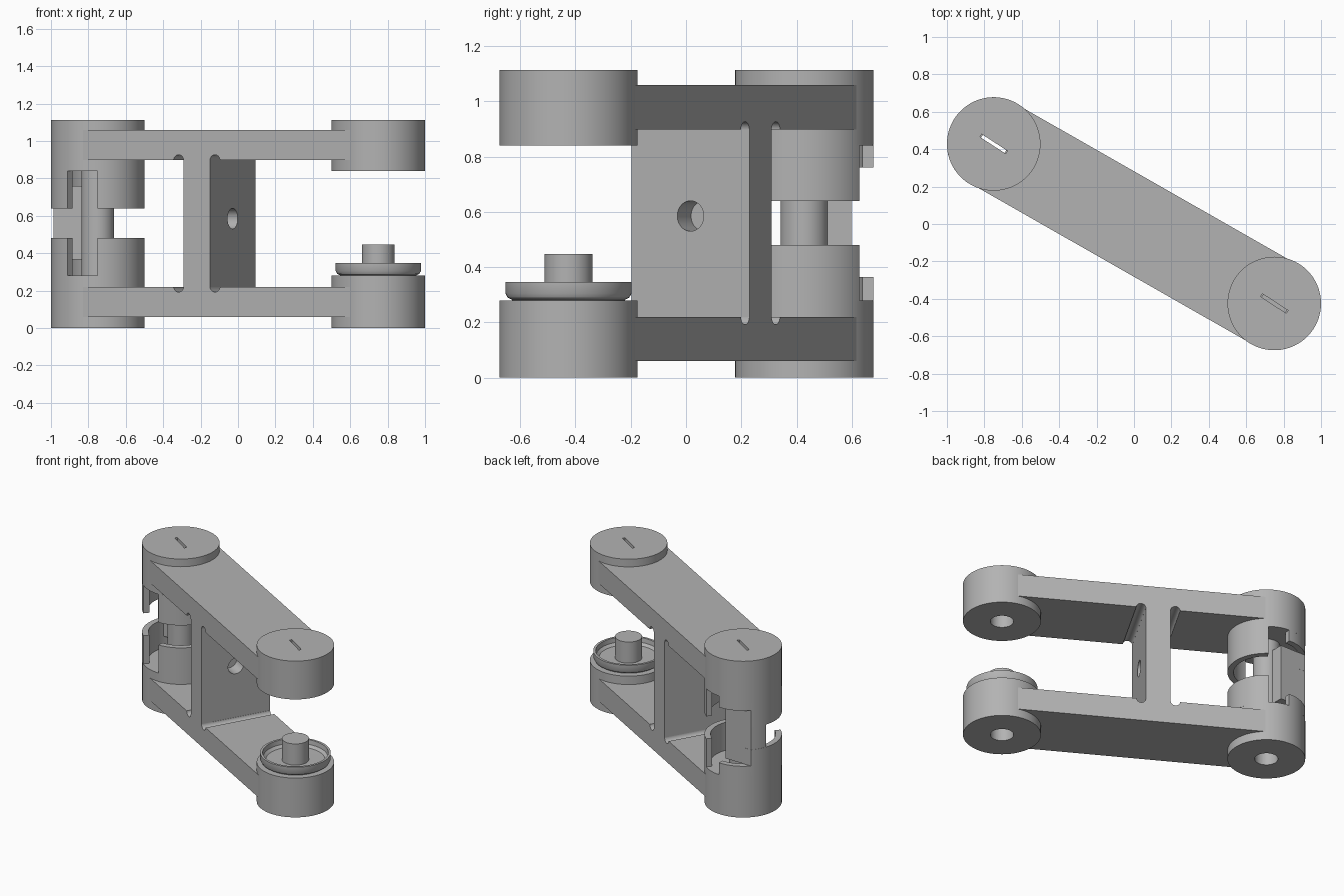
import bpy, bmesh
from math import radians, sin, cos, pi
from mathutils import Matrix, Vector

cube = bpy.data.objects.get("Cube")
if cube:
    bpy.data.objects.remove(cube)

grey = bpy.data.materials.new("plain_grey")
grey.use_nodes = True
grey.diffuse_color = (0.45, 0.45, 0.45, 1)
grey.node_tree.nodes["Principled BSDF"].inputs["Base Color"].default_value = grey.diffuse_color

END_A = Vector((-0.75, 0.428, 0))     # pivot with the split sleeve
END_B = Vector((0.75, -0.425, 0))     # pivot with the open cup
TURN = Matrix.Rotation(radians(-29.7), 4, 'Z')
R = 0.25
HALF = 0.245                          # half width of the arms


def finish(bm, name, matrix=Matrix()):
    bmesh.ops.remove_doubles(bm, verts=bm.verts, dist=1e-5)
    bmesh.ops.transform(bm, matrix=matrix, verts=bm.verts)
    bmesh.ops.recalc_face_normals(bm, faces=bm.faces)
    me = bpy.data.meshes.new(name)
    bm.to_mesh(me)
    bm.free()
    me.materials.append(grey)
    ob = bpy.data.objects.new(name, me)
    bpy.context.collection.objects.link(ob)
    return ob


def box(name, lo, hi, matrix=Matrix()):
    lo, hi = Vector(lo), Vector(hi)
    bm = bmesh.new()
    bmesh.ops.create_cube(bm, size=1)
    for v in bm.verts:
        v.co = Vector(a * b for a, b in zip(v.co, hi - lo)) + (lo + hi) / 2
    return finish(bm, name, matrix)


def rod(name, r, depth, matrix):
    bm = bmesh.new()
    bmesh.ops.create_cone(bm, cap_ends=True, segments=48, radius1=r, radius2=r, depth=depth)
    return finish(bm, name, matrix)


def sweep(name, profile, centre, start=0, end=360, steps=72):
    """Turn a closed (radius, height) outline about a vertical axis."""
    full = end - start == 360
    bm = bmesh.new()
    rings = []
    for i in range(steps if full else steps + 1):
        a = radians(start + (end - start) * i / steps)
        rings.append([bm.verts.new((r * cos(a), r * sin(a), z)) for r, z in profile])
    n = len(profile)
    for i in range(steps):
        p, q = rings[i], rings[(i + 1) % len(rings)]
        for j in range(n):
            k = (j + 1) % n
            bm.faces.new((p[j], p[k], q[k], q[j]))
    if not full:
        bm.faces.new(rings[0])
        bm.faces.new(rings[-1])
    return finish(bm, name, Matrix.Translation(centre))


def ring(r0, r1, z0, z1):
    return [(r0, z0), (r1, z0), (r1, z1), (r0, z1)]


def carve(ob, *cutters):
    for c in cutters:
        mod = ob.modifiers.new("cut", 'BOOLEAN')
        mod.operation = 'DIFFERENCE'
        mod.solver = 'EXACT'
        mod.object = c
    deps = bpy.context.evaluated_depsgraph_get()
    me = bpy.data.meshes.new_from_object(ob.evaluated_get(deps))
    ob.modifiers.clear()
    ob.data = me
    for c in cutters:
        bpy.data.objects.remove(c)


def bore(centre, z0, z1):
    return rod("bore", 0.075, z1 - z0, Matrix.Translation(centre + Vector((0, 0, (z0 + z1) / 2))))


# Round bosses at both ends, bored from below, slotted on top
LOW, HIGH = (0, 0.28), (0.84, 1.113)
for tag, c in (("right", END_A), ("left", END_B)):
    low_top = 0.4 if tag == "right" else 0.2
    lower = sweep("lower_boss_" + tag, ring(0, R, *LOW), c)
    carve(lower, bore(c, -0.1, low_top))
    upper = sweep("upper_boss_" + tag, ring(0, R, *HIGH), c)
    slot_turn = Matrix.Translation(c) @ Matrix.Rotation(radians(-33), 4, 'Z')
    carve(upper, bore(c, 0.7, 1.085),
          box("slot", (-0.082, -0.009, 1.0), (0.082, 0.009, 1.2), slot_turn))

# Two arms, with rounded relief grooves beside the web
WEB = (-0.195, -0.033)
for name, z0, z1, groove_z, tops in (("lower_arm", 0.06, 0.22, 0.223, (0.4, 0.2)),
                                     ("upper_arm", 0.898, 1.058, 0.895, (1.085, 1.085))):
    arm = box(name, (-0.863, -HALF, z0), (0.863, HALF, z1), TURN)
    cuts = [rod("groove", 0.031, 0.8, TURN @ Matrix.Translation((s, 0, groove_z))
                @ Matrix.Rotation(pi / 2, 4, 'X'))
            for s in (WEB[0] - 0.031, WEB[1] + 0.031)]
    cuts += [bore(c, z0 - 0.1, t) for c, t in zip((END_A, END_B), tops)]
    carve(arm, *cuts)

# Upright web with a round blind hole
web = box("web", (WEB[0], -HALF, 0.19), (WEB[1], HALF, 0.93), TURN)
carve(web, rod("hole", 0.055, 0.2, TURN @ Matrix.Translation((WEB[1], 0, 0.585))
               @ Matrix.Rotation(pi / 2, 4, 'Y')))

# Open cup and pin on the left lower boss
cup = [(0, 0.27), (0.205, 0.27), (0.205, 0.282), (0.22, 0.29), (0.228, 0.305), (0.228, 0.347),
       (0.212, 0.347), (0.208, 0.315), (0.19, 0.298), (0, 0.295)]
sweep("cup", cup, END_B)
sweep("cup_pin", ring(0, 0.087, 0.28, 0.447), END_B, steps=48)

# Hollow pin inside the sleeve
sweep("sleeve_pin", ring(0.075, 0.087, 0.27, 0.85), END_A, steps=48)

# Split sleeve: two shells, each in a lower and an upper band
for tag, z0, z1 in (("lower", 0.275, 0.48), ("upper", 0.64, 0.845)):
    sweep(tag + "_inner_shell", ring(0.21, R, z0, z1), END_A, -90, 53, 36)
    outer = sweep(tag + "_outer_shell", ring(0.21, R, z0, z1), END_A, 86, 230, 36)
    carve(outer, box("pocket", (-0.3, 0.172, 0.365), (0.1, 0.4, 0.76),
                     Matrix.Translation(END_A)))

# Flat stop block joining the pin to the outer shell
block = sweep("stop_block", ring(0, R - 0.001, 0.365, 0.76), END_A)
at_a = Matrix.Translation(END_A)
carve(block, box("cut_front", (-1, -1, 0), (1, 0.08, 2), at_a),
      box("cut_back", (-1, 0.171, 0), (1, 1, 2), at_a),
      box("cut_side", (0.02, -1, 0), (1, 1, 2), at_a))

# Smooth round surfaces, keep edges crisp
for ob in bpy.context.collection.objects:
    if ob.type == 'MESH' and grey.name in ob.data.materials:
        ob.data.shade_smooth()
        ob.data.set_sharp_from_angle(angle=radians(30))
